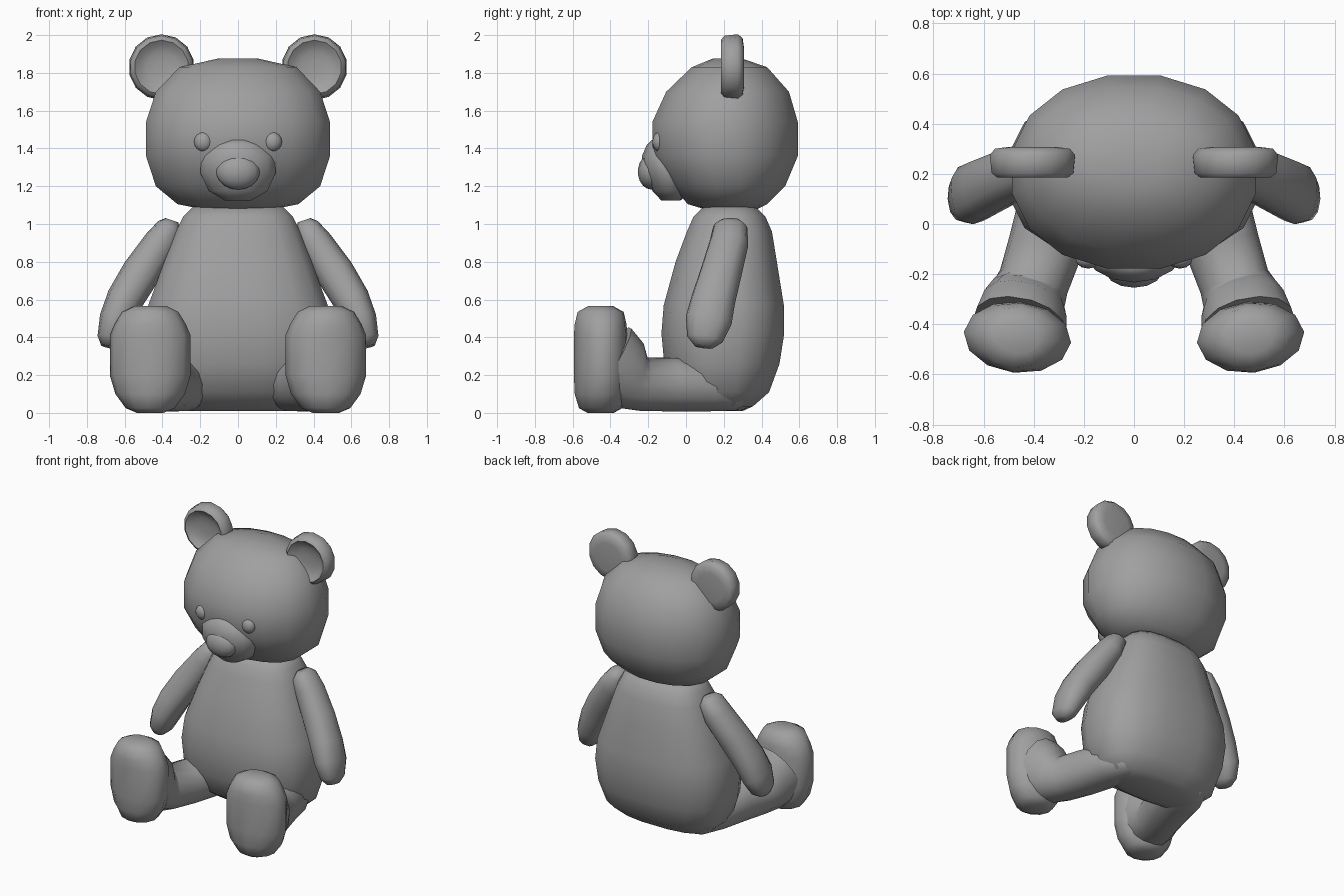
import bpy, bmesh
from math import pi, cos, sin, radians, copysign
from mathutils import Vector

cube = bpy.data.objects.get("Cube")
if cube:
    bpy.data.objects.remove(cube)

GREY = (0.35, 0.35, 0.35, 1)
fur = bpy.data.materials.new("plush_grey")
fur.use_nodes = True
fur.diffuse_color = GREY
fur.node_tree.nodes["Principled BSDF"].inputs["Base Color"].default_value = GREY


def finish(name, bm):
    """Turn a bmesh into a smooth shaded object."""
    bmesh.ops.recalc_face_normals(bm, faces=bm.faces)
    mesh = bpy.data.meshes.new(name)
    bm.to_mesh(mesh)
    bm.free()
    mesh.materials.append(fur)
    obj = bpy.data.objects.new(name, mesh)
    bpy.context.collection.objects.link(obj)
    bpy.ops.object.select_all(action='DESELECT')
    obj.select_set(True)
    bpy.context.view_layer.objects.active = obj
    bpy.ops.object.shade_smooth_by_angle(angle=radians(75))
    return obj


def loft(name, rings, n, ref, axis=None, half_step=False, power=1):
    """Skin elliptical rings (centre, radius along ref, other radius).
    Rings face the given axis, or follow the path when it is None.
    A power below one makes the rings boxier."""
    bm = bmesh.new()
    centres = [Vector(r[0]) for r in rings]
    bend = lambda w: copysign(abs(w) ** power, w)
    loops = []
    for i, (_, ra, rb) in enumerate(rings):
        t = Vector(axis) if axis else centres[min(i + 1, len(rings) - 1)] - centres[max(i - 1, 0)]
        t.normalize()
        u = Vector(ref)
        u = (u - t * u.dot(t)).normalized()
        v = t.cross(u)
        grow = 1 / cos(pi / n) ** power if half_step else 1
        loop = []
        for k in range(n):
            a = 2 * pi * (k + 0.5 * half_step) / n
            offset = u * ra * bend(cos(a)) + v * rb * bend(sin(a))
            loop.append(bm.verts.new(centres[i] + grow * offset))
        loops.append(loop)
    for lo, hi in zip(loops, loops[1:]):
        for k in range(n):
            j = (k + 1) % n
            bm.faces.new((lo[k], lo[j], hi[j], hi[k]))
    bm.faces.new(loops[0][::-1])
    bm.faces.new(loops[-1])
    return finish(name, bm)


def ellipsoid(name, centre, radii, segments=14, rings=9):
    bm = bmesh.new()
    bmesh.ops.create_uvsphere(bm, u_segments=segments, v_segments=rings, radius=1)
    bmesh.ops.scale(bm, vec=radii, verts=bm.verts)
    bmesh.ops.translate(bm, vec=centre, verts=bm.verts)
    return finish(name, bm)


X, Y, Z = (1, 0, 0), (0, 1, 0), (0, 0, 1)

# Head: z, half width, half depth, centre y
head = [(1.075, .17, .13, .24), (1.105, .32, .21, .22), (1.2, .435, .3, .225),
        (1.36, .487, .385, .207), (1.54, .487, .385, .207), (1.7, .435, .325, .22),
        (1.83, .31, .2, .23), (1.875, .11, .08, .22)]
loft("head", [((0, y, z), a, b) for z, a, b, y in head], 16, X, Z, True, .94)

# Body: boxy pear shape, flat underneath
body = [(0.01, .26, .1, .2), (.035, .35, .155, .2), (.11, .435, .25, .19),
        (.26, .48, .305, .19), (.42, .495, .325, .195), (.57, .475, .318, .2),
        (.8, .39, .268, .213), (.96, .33, .225, .23), (1.04, .29, .19, .23),
        (1.09, .24, .14, .23)]
loft("body", [((0, y, z), a, b) for z, a, b, y in body], 16, X, Z, True, .76)

# Muzzle leaning back towards the chin, with the nose on it
muzzle = [(1.125, .07, .05, -.08), (1.175, .155, .1, -.075), (1.27, .2, .135, -.085),
          (1.36, .192, .125, -.105), (1.42, .13, .085, -.12), (1.445, .07, .04, -.14)]
loft("muzzle", [((0, y, z), a, b) for z, a, b, y in muzzle], 14, X, Z, True)
ellipsoid("nose", (0, -.182, 1.277), (.118, .073, .095))

# Ear profile: offset along y, radius; the front is gently dished
ear = [(-.022, .03), (-.026, .08), (-.04, .115), (-.06, .14), (-.042, .163),
       (.03, .17), (.055, .15), (.062, .1)]

for s, side in ((1, "left"), (-1, "right")):
    ellipsoid(side + "_eye", (s * .183, -.14, 1.435), (.05, .038, .052), 12, 8)
    loft(side + "_ear", [((s * .405, .245 + d, 1.83), r, r) for d, r in ear], 14, X, Y, True)

    # Arm: path with depth and thickness radii
    arm = [((.35, .235, 1.02), .05, .035), ((.362, .235, .985), .09, .068),
           ((.41, .228, .9), .103, .09), ((.515, .185, .74), .11, .102),
           ((.6, .145, .6), .117, .098), ((.65, .12, .49), .123, .086),
           ((.68, .1, .39), .095, .066), ((.69, .095, .35), .05, .036)]
    loft(side + "_arm", [((s * x, y, z), a, b) for (x, y, z), a, b in arm], 12, Y, power=.86)

    # Leg lying on the ground, flaring into the foot
    leg = [((.24, .335, .085), .06, .045), ((.25, .28, .1), .115, .09),
           ((.295, .12, .14), .155, .135), ((.35, -.08, .15), .15, .145),
           ((.4, -.23, .152), .142, .145), ((.425, -.29, .17), .155, .16),
           ((.44, -.34, .21), .175, .2), ((.455, -.41, .25), .19, .235)]
    loft(side + "_leg", [((s * x, y, z), a, b) for (x, y, z), a, b in leg], 14, X, power=.92)

    # Upright foot with an outward curved sole
    foot = [(0, .07, .07), (.025, .13, .115), (.1, .185, .138), (.2, .215, .142),
            (.41, .215, .142), (.47, .19, .138), (.535, .15, .122), (.566, .085, .065)]
    loft(side + "_foot", [((s * .465, -.452, z), a, b) for z, a, b in foot],
         12, (1, s * .1, 0), Z)
